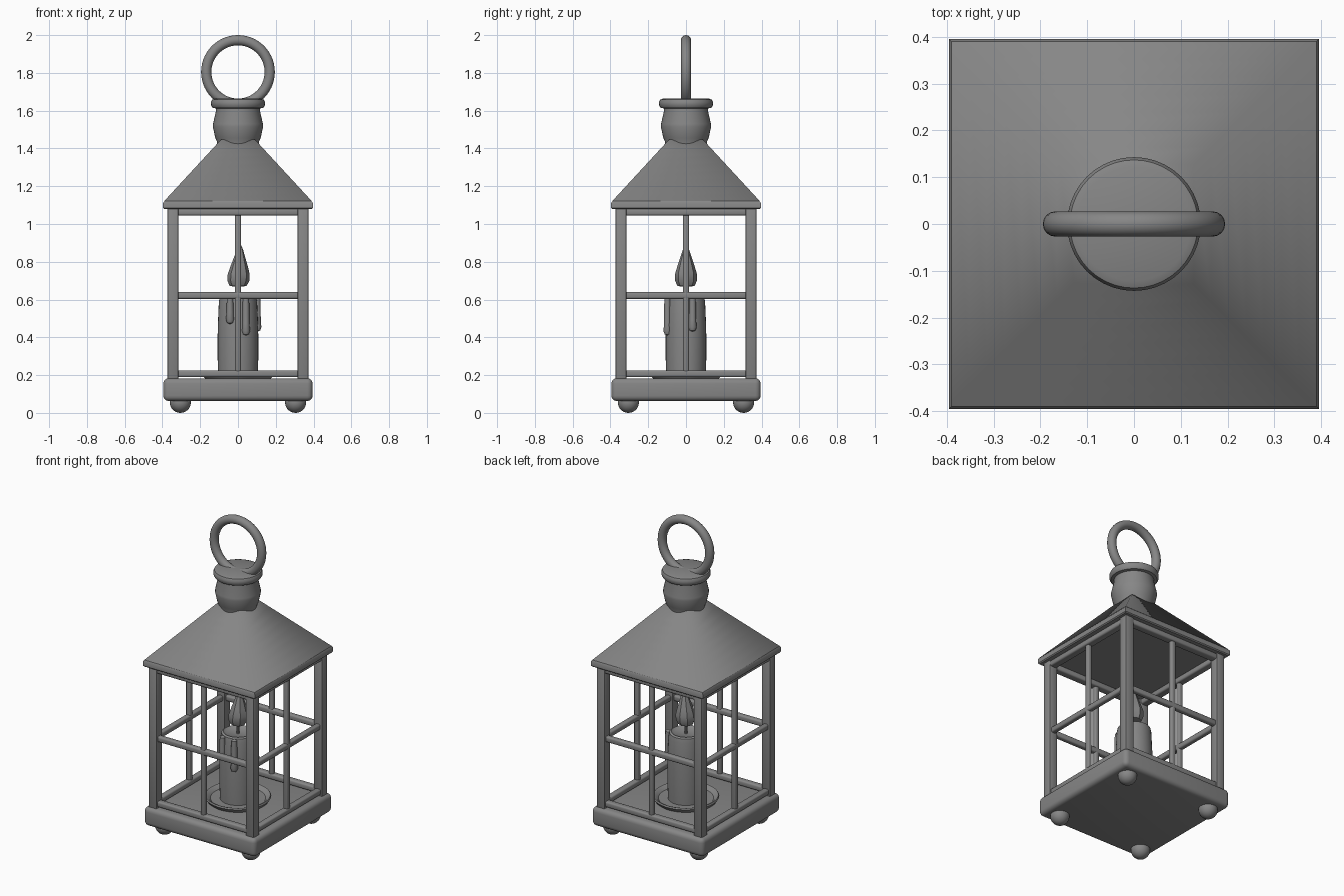
import bpy, bmesh, math

if "Cube" in bpy.data.objects:
    bpy.data.objects.remove(bpy.data.objects["Cube"])

# Dark iron-grey finish shared by every part
iron = bpy.data.materials.new("dark_grey")
iron.diffuse_color = (0.24, 0.24, 0.24, 1)
iron.use_nodes = True
iron.node_tree.nodes["Principled BSDF"].inputs["Base Color"].default_value = iron.diffuse_color

def finish(ob, angle=35):
    ob.data.materials.append(iron)
    bpy.ops.object.select_all(action='DESELECT')
    ob.select_set(True)
    bpy.context.view_layer.objects.active = ob
    bpy.ops.object.shade_smooth_by_angle(angle=math.radians(angle))
    return ob

def from_bmesh(name, bm, angle=35):
    bmesh.ops.recalc_face_normals(bm, faces=bm.faces)
    me = bpy.data.meshes.new(name)
    bm.to_mesh(me)
    bm.free()
    ob = bpy.data.objects.new(name, me)
    bpy.context.collection.objects.link(ob)
    return finish(ob, angle)

def box(name, loc, size, bevel=0.005, segments=2):
    bm = bmesh.new()
    bmesh.ops.create_cube(bm, size=1)
    bmesh.ops.scale(bm, vec=size, verts=bm.verts)
    bmesh.ops.bevel(bm, geom=bm.edges[:], offset=bevel, segments=segments,
                    profile=0.5, affect='EDGES')
    bmesh.ops.translate(bm, vec=loc, verts=bm.verts)
    return from_bmesh(name, bm)

def lathe(name, profile, sides=40, loc=(0, 0, 0), phase=0.0, angle=35):
    """Turn (radius, z) points around z; end radii of 0 close the shape."""
    bm = bmesh.new()
    rings = []
    for r, z in profile:
        if r == 0:
            rings.append([bm.verts.new((0, 0, z))] * sides)
        else:
            rings.append([bm.verts.new((r * math.cos(phase + 2 * math.pi * i / sides),
                                        r * math.sin(phase + 2 * math.pi * i / sides), z))
                          for i in range(sides)])
    for a, b in zip(rings, rings[1:]):
        for i in range(sides):
            j = (i + 1) % sides
            bm.faces.new(list(dict.fromkeys((a[i], a[j], b[j], b[i]))))
    bmesh.ops.translate(bm, vec=loc, verts=bm.verts)
    return from_bmesh(name, bm, angle)

# Base slab with soft edges
box("base", (0, 0, 0.123), (0.79, 0.79, 0.12), 0.028, 4)

# Ball feet and corner posts
for sx in (-1, 1):
    for sy in (-1, 1):
        bpy.ops.mesh.primitive_uv_sphere_add(segments=24, ring_count=14, radius=0.056,
                                             location=(sx * 0.305, sy * 0.305, 0.056))
        bpy.context.object.name = "ball_foot"
        finish(bpy.context.object, 60)
        box("corner_post", (sx * 0.344, sy * 0.344, 0.63), (0.058, 0.058, 0.92), 0.006)

# Window bars on all four sides: three rails and a centre mullion
P = 0.344
for side in (-1, 1):
    for z, h, d in ((0.207, 0.036, 0.04), (0.622, 0.036, 0.034), (1.063, 0.036, 0.05)):
        box("rail", (0, side * P, z), (0.66, d, h), 0.01, 3)
        box("rail", (side * P, 0, z), (d, 0.66, h), 0.01, 3)
    box("mullion", (0, side * P, 0.635), (0.032, 0.032, 0.87), 0.01, 3)
    box("mullion", (side * P, 0, 0.635), (0.032, 0.032, 0.87), 0.01, 3)

# Four-sided roof with softly shaded hips, and a short upright eave below it
q = math.sqrt(2)
lathe("eave", [(0, 1.08), (0.39 * q, 1.08), (0.396 * q, 1.086), (0.396 * q, 1.112),
               (0.388 * q, 1.124), (0, 1.124)], 4, phase=math.pi / 4)
slope = [((0.39 - 0.30 * t / 8) * q, 1.122 + 0.325 * t / 8) for t in range(9)]
lathe("roof", [(0, 1.122)] + slope + [(0, 1.447)], 4, phase=math.pi / 4, angle=75)

# Chimney neck with flanged cap
lathe("chimney", [(0, 1.40), (0.108, 1.40), (0.112, 1.438), (0.120, 1.455), (0.133, 1.515),
                  (0.132, 1.53), (0.116, 1.60), (0.116, 1.612), (0.134, 1.615),
                  (0.142, 1.627), (0.143, 1.645), (0.137, 1.658), (0.122, 1.664), (0, 1.664)])

# Carrying ring
bpy.ops.mesh.primitive_torus_add(major_radius=0.168, minor_radius=0.027, major_segments=56,
                                 minor_segments=16, location=(0, 0, 1.805),
                                 rotation=(math.pi / 2, 0, 0))
bpy.context.object.name = "carrying_ring"
finish(bpy.context.object, 60)

# Candle dish with raised rim, and candle
lathe("candle_dish", [(0, 0.175), (0.165, 0.175), (0.18, 0.188), (0.193, 0.208), (0.188, 0.216),
                      (0.178, 0.213), (0.16, 0.196), (0, 0.192)])
lathe("candle", [(0, 0.185), (0.104, 0.185), (0.108, 0.3), (0.107, 0.45), (0.101, 0.59),
                 (0.096, 0.615), (0.085, 0.622), (0.07, 0.612), (0, 0.608)], 32)

# Wax drips running down the candle
for x, y, low in ((-0.042, -0.096, 0.47), (0.042, -0.098, 0.41), (0.102, 0.035, 0.43)):
    r = 0.022
    lathe("wax_drip", [(0, low), (r * 0.7, low + 0.006), (r, low + 0.024), (r * 0.85, low + 0.06),
                       (r * 0.8, 0.58), (r * 0.7, 0.61), (0, 0.622)], 14, (x, y, 0))

# Wick and flame
lathe("wick", [(0, 0.6), (0.009, 0.6), (0.008, 0.70), (0, 0.70)], 10)
flame = lathe("flame", [(0, 0.666), (0.045, 0.672), (0.058, 0.70), (0.058, 0.735), (0.046, 0.775),
                        (0.031, 0.82), (0.016, 0.865), (0, 0.897)], 8)
for v in flame.data.vertices:
    v.co.x += 0.012 * (v.co.z - 0.66) / 0.23
